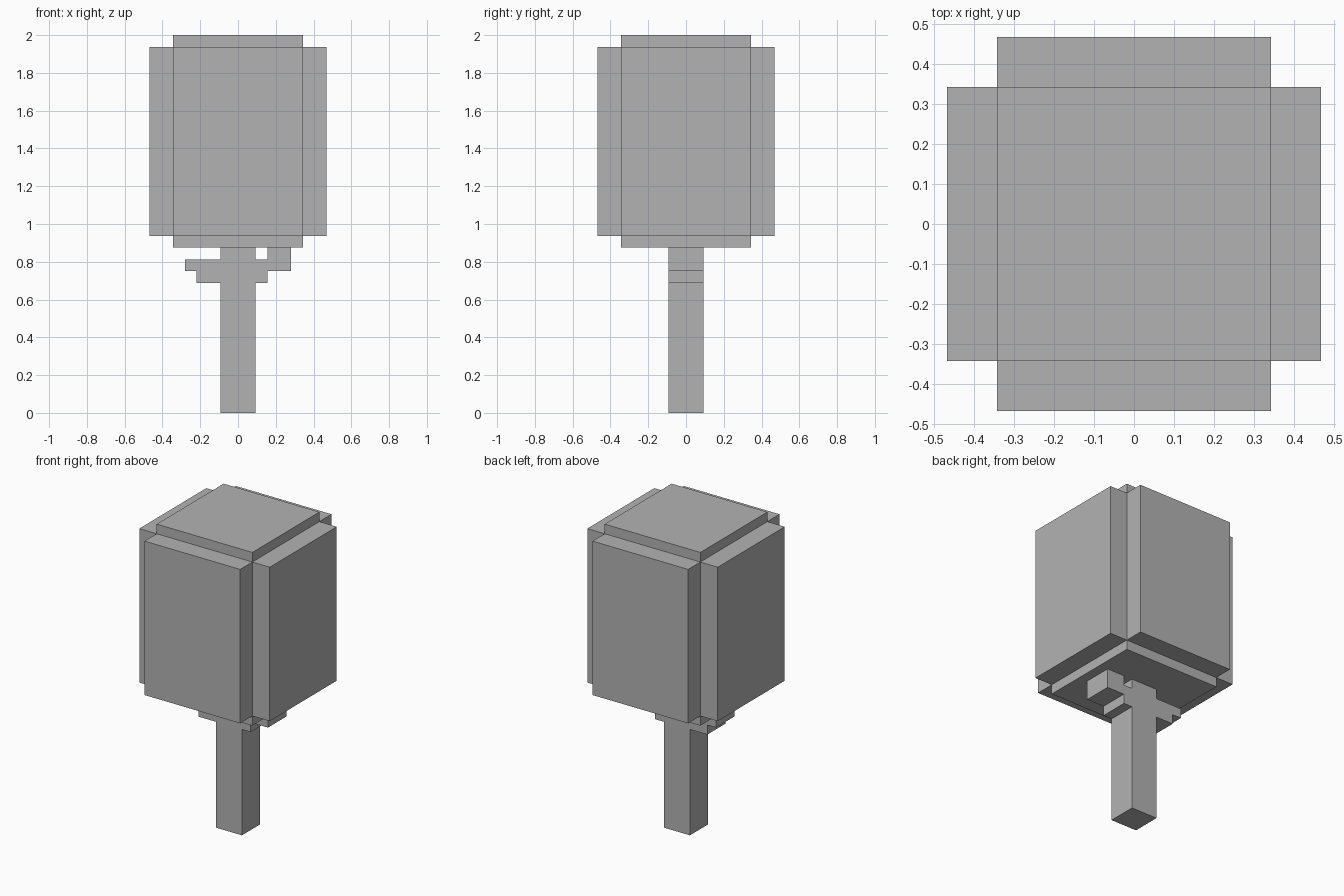
import bpy
import bmesh

U = 1 / 16  # grid step of the blocky design

if "Cube" in bpy.data.objects:
    bpy.data.objects.remove(bpy.data.objects["Cube"], do_unlink=True)

grey = bpy.data.materials.new("plain grey")
grey.use_nodes = True
colour = (0.45, 0.45, 0.45, 1)
grey.diffuse_color = colour
grey.node_tree.nodes["Principled BSDF"].inputs["Base Color"].default_value = colour


def prism(name, profile, half_depth):
    """Extrude an x-z outline, given in grid steps, along y."""
    bm = bmesh.new()
    face = bm.faces.new([bm.verts.new((x * U, -half_depth * U, z * U)) for x, z in profile])
    result = bmesh.ops.extrude_face_region(bm, geom=[face])
    moved = [v for v in result["geom"] if isinstance(v, bmesh.types.BMVert)]
    bmesh.ops.translate(bm, vec=(0, 2 * half_depth * U, 0), verts=moved)
    bmesh.ops.recalc_face_normals(bm, faces=bm.faces)
    mesh = bpy.data.meshes.new(name)
    bm.to_mesh(mesh)
    bm.free()
    mesh.materials.append(grey)
    obj = bpy.data.objects.new(name, mesh)
    bpy.context.collection.objects.link(obj)
    return obj


def block(name, half_x, half_y, low, high):
    outline = [(-half_x, low), (half_x, low), (half_x, high), (-half_x, high)]
    return prism(name, outline, half_y)


# Trunk
block("trunk", 1.5, 1.5, 0, 14)

# Leafy crown: three crossing blocks leave notched corners
block("crown_core", 5.5, 5.5, 14, 32)
block("crown_sides", 7.5, 5.5, 15, 31)
block("crown_front_back", 5.5, 7.5, 15, 31)

# Stepped branches
prism("left_branch", [(1.5, 11), (2.5, 11), (2.5, 12), (4.5, 12),
                      (4.5, 14), (2.5, 14), (2.5, 13), (1.5, 13)], 1.5)
prism("right_branch", [(-1.5, 11), (-1.5, 13), (-4.5, 13),
                       (-4.5, 12), (-3.5, 12), (-3.5, 11)], 1.5)
